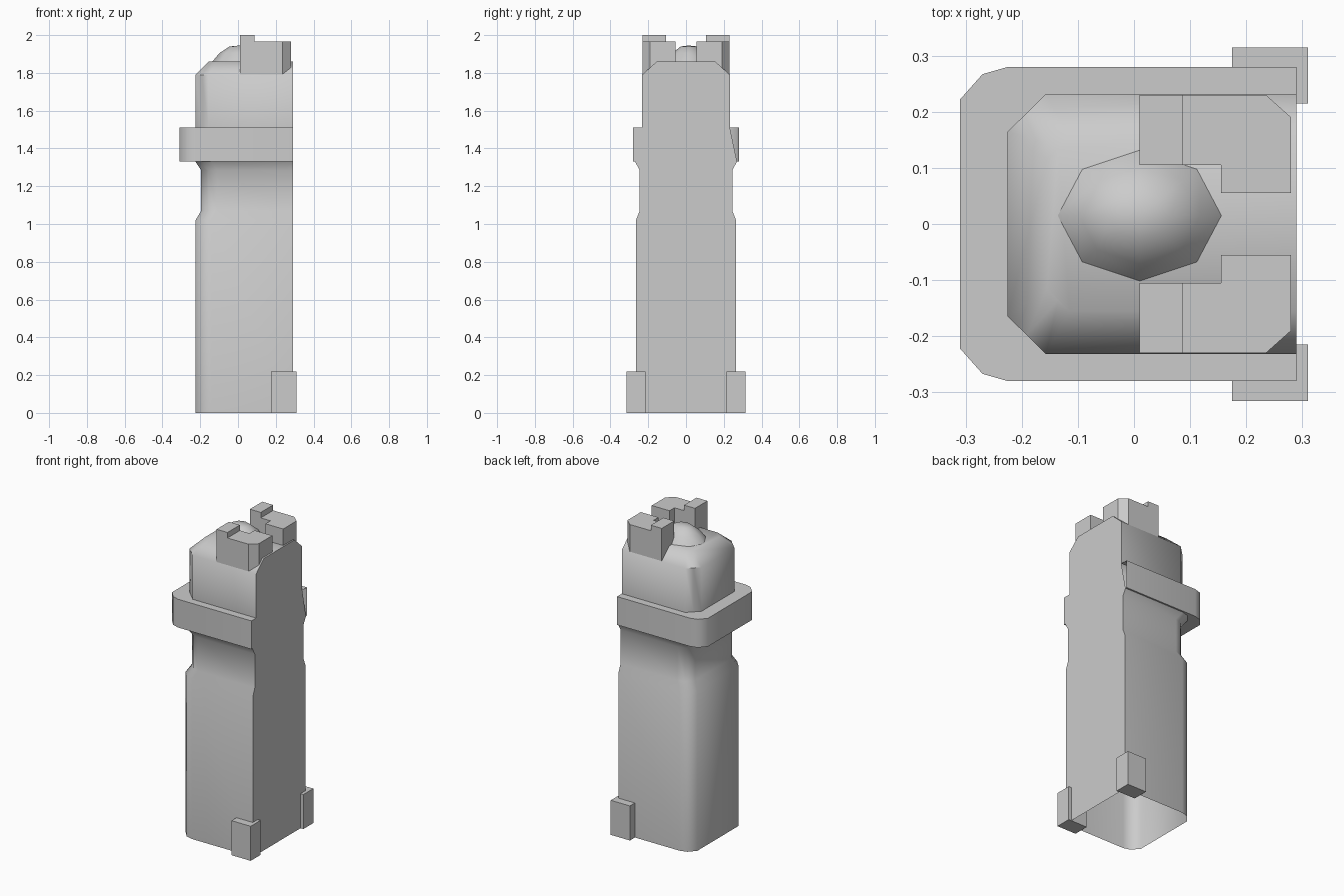
import bpy, bmesh, math

cube = bpy.data.objects.get("Cube")
if cube:
    bpy.data.objects.remove(cube, do_unlink=True)

GREY = (0.6, 0.6, 0.6, 1)
grey = bpy.data.materials.new("plain grey")
grey.use_nodes = True
grey.diffuse_color = GREY
grey.node_tree.nodes["Principled BSDF"].inputs["Base Color"].default_value = GREY

BACK_X = 0.29  # plane of the flat side


def finish(name, bm, smooth=None):
    bmesh.ops.recalc_face_normals(bm, faces=bm.faces)
    mesh = bpy.data.meshes.new(name)
    bm.to_mesh(mesh)
    bm.free()
    mesh.materials.append(grey)
    obj = bpy.data.objects.new(name, mesh)
    bpy.context.collection.objects.link(obj)
    if smooth:
        bpy.ops.object.select_all(action="DESELECT")
        obj.select_set(True)
        bpy.context.view_layer.objects.active = obj
        bpy.ops.object.shade_smooth_by_angle(angle=math.radians(smooth))
    return obj


def section(bm, z, x, y, corner):
    """U-shaped section open towards +x, with bevelled corners."""
    (ax, ay), (bx, by), (cx, cy) = corner
    half = [(BACK_X, y), (x + ax, y - ay), (x + bx, y - by), (x + cx, y - cy)]
    pts = [(px, -py) for px, py in half] + half[::-1]
    return [bm.verts.new((px, py, z)) for px, py in pts]


def bridge(bm, lower, upper, closed=False):
    n = len(lower)
    for i in range(n if closed else n - 1):
        j = (i + 1) % n
        bm.faces.new((lower[i], lower[j], upper[j], upper[i]))


def prism(bm, outline, z0, z1):
    low = [bm.verts.new((x, y, z0)) for x, y in outline]
    high = [bm.verts.new((x, y, z1)) for x, y in outline]
    bridge(bm, low, high, closed=True)
    bm.faces.new(low)
    bm.faces.new(high)


# Tower body: stacked sections, with the collar stepping out and back in
ROUND = ((0.085, 0), (0.04, 0.013), (0, 0.058))
CHAMFER = ((0.068, 0), (0.034, 0.034), (0, 0.067))
SMALL = ((0.04, 0), (0.02, 0.02), (0, 0.04))
levels = [
    (0, -0.225, 0.265, ROUND),
    (1.02, -0.225, 0.265, ROUND),
    (1.07, -0.195, 0.245, ROUND),
    (1.285, -0.195, 0.245, ROUND),
    (1.33, -0.225, 0.27, ROUND),
    (1.33, -0.31, 0.28, ROUND),
    (1.51, -0.31, 0.28, ROUND),
    (1.51, -0.225, 0.232, CHAMFER),
    (1.79, -0.225, 0.232, CHAMFER),
    (1.86, -0.155, 0.155, SMALL),
]
bm = bmesh.new()
rings = [section(bm, *level) for level in levels]
for lower, upper in zip(rings, rings[1:]):
    bridge(bm, lower, upper)
bm.faces.new(rings[-1])
# Flat side plate, which leaves one end of the collar open
right_edge = [r[0] for r in rings]
left_edge = [r[-1] for i, r in enumerate(rings) if i not in (5, 6)]
bm.faces.new(right_edge + left_edge[::-1])
finish("tower_body", bm, 48)

# Eight-sided dome on the roof
bm = bmesh.new()
outline = [(-0.15, 0), (-0.105, 0.085), (0, 0.12), (0.105, 0.085),
           (0.15, 0), (0.105, -0.085), (0, -0.12), (-0.105, -0.085)]
rings = []
for scale, z in ((1, 1.855), (0.72, 1.905), (0.36, 1.94)):
    rings.append([bm.verts.new((0.01 + x * scale, 0.015 + y * scale, z))
                  for x, y in outline])
for lower, upper in zip(rings, rings[1:]):
    bridge(bm, lower, upper, closed=True)
tip = bm.verts.new((0.01, 0.015, 1.945))
for i in range(8):
    bm.faces.new((rings[-1][i], rings[-1][(i + 1) % 8], tip))
finish("roof_dome", bm, 60)

# Stepped battlements and corner feet on both sides
block = [(0.01, 0.23), (0.235, 0.23), (0.28, 0.19), (0.28, 0.055),
         (0.155, 0.055), (0.155, 0.105), (0.01, 0.105)]
step = [(0.01, 0.23), (0.087, 0.23), (0.087, 0.105), (0.01, 0.105)]
foot = [(0.175, 0.215), (0.31, 0.215), (0.31, 0.315), (0.175, 0.315)]
for side, s in (("left", 1), ("right", -1)):
    parts = (("battlement", block, 1.79, 1.965),
             ("battlement_step", step, 1.965, 2.0),
             ("foot", foot, 0, 0.22))
    for name, shape, z0, z1 in parts:
        bm = bmesh.new()
        prism(bm, [(x, s * y) for x, y in shape], z0, z1)
        finish(("back_" if s > 0 else "front_") + name, bm)
